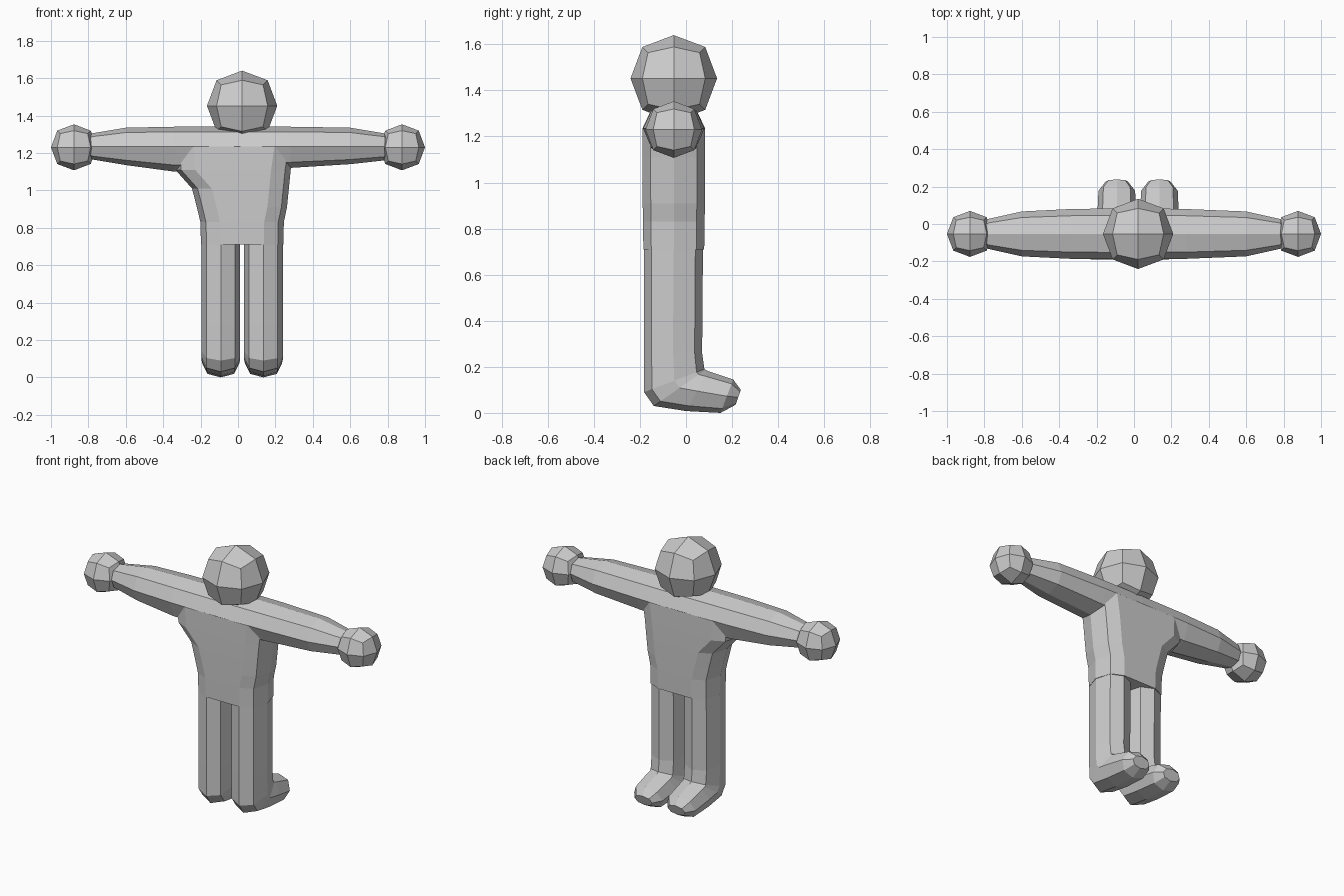
import bpy, bmesh

if "Cube" in bpy.data.objects:
    bpy.data.objects.remove(bpy.data.objects["Cube"])

grey = bpy.data.materials.new("light_grey")
grey.diffuse_color = (0.6, 0.6, 0.6, 1)
grey.use_nodes = True
grey.node_tree.nodes["Principled BSDF"].inputs["Base Color"].default_value = grey.diffuse_color
CY = -0.053  # depth centre of the body


def loft(name, rings):
    """Closed mesh through rings with equal point counts."""
    bm = bmesh.new()
    loops = [[bm.verts.new(p) for p in ring] for ring in rings]
    n = len(loops[0])
    for a, b in zip(loops, loops[1:]):
        for i in range(n):
            j = (i + 1) % n
            bm.faces.new((a[i], a[j], b[j], b[i]))
    bm.faces.new(loops[0])
    bm.faces.new(loops[-1])
    bmesh.ops.recalc_face_normals(bm, faces=bm.faces[:])
    me = bpy.data.meshes.new(name)
    bm.to_mesh(me)
    bm.free()
    me.materials.append(grey)
    ob = bpy.data.objects.new(name, me)
    bpy.context.collection.objects.link(ob)
    return ob


def ball(name, centre, radius):
    """Cube rounded once into a 24-sided ball."""
    bm = bmesh.new()
    bmesh.ops.create_cube(bm, size=2 * radius / 0.84)
    me = bpy.data.meshes.new(name)
    bm.to_mesh(me)
    bm.free()
    me.materials.append(grey)
    ob = bpy.data.objects.new(name, me)
    ob.location = centre
    bpy.context.collection.objects.link(ob)
    mod = ob.modifiers.new("round", 'SUBSURF')
    mod.levels = mod.render_levels = 1
    return ob


# Eight-sided section: (sideways, lengthwise) in -1..1
OCT = [(0, -1), (0.73, -0.74), (1, 0), (0.73, 0.74),
       (0, 1), (-0.73, 0.74), (-1, 0), (-0.73, -0.74)]


# Arms and shoulders: x, half depth, top, bottom
def arm_ring(x, hy, top, bottom):
    mid = 1.235
    return [(x, CY + a * hy, mid + b * ((top - mid) if b > 0 else (mid - bottom)))
            for a, b in OCT]


arms = loft("body", [arm_ring(*r) for r in (
    (-0.82, 0.04, 1.27, 1.20), (-0.78, 0.08, 1.305, 1.165),
    (-0.6, 0.12, 1.335, 1.135), (-0.34, 0.133, 1.34, 1.10),
    (0.0, 0.136, 1.34, 1.11), (0.28, 0.133, 1.34, 1.12),
    (0.6, 0.12, 1.335, 1.14), (0.78, 0.08, 1.305, 1.16),
    (0.82, 0.04, 1.27, 1.20))])


# Torso: height, left, right, half depth
def torso_ring(z, x0, x1, h):
    half = [(x0, 0), (x0 + 0.03, 0.74), (x0 + 0.105, 1),
            (x1 - 0.105, 1), (x1 - 0.03, 0.74), (x1, 0)]
    back = [(x, -d) for x, d in half[4:0:-1]]
    return [(x, CY + d * h, z) for x, d in half + back]


torso = loft("torso", [torso_ring(*r) for r in (
    (0.71, -0.198, 0.243, 0.132), (0.83, -0.201, 0.245, 0.134),
    (0.91, -0.22, 0.262, 0.135), (1.01, -0.246, 0.272, 0.136),
    (1.11, -0.335, 0.282, 0.136), (1.235, -0.34, 0.30, 0.135),
    (1.28, -0.30, 0.27, 0.09))])

# Legs with feet: heel-side point (y, z), toe-side point (y, z), half width
LEG = [((-0.15, 0.86), (0.04, 0.86), 0.08), ((-0.182, 0.76), (0.074, 0.76), 0.104),
       ((-0.182, 0.28), (0.07, 0.26), 0.104), ((-0.182, 0.09), (0.08, 0.19), 0.104),
       ((-0.14, 0.03), (0.085, 0.187), 0.104), ((0.0, 0.008), (0.095, 0.182), 0.104),
       ((0.15, 0.0), (0.205, 0.145), 0.098), ((0.215, 0.035), (0.238, 0.10), 0.06)]


def leg_ring(cx, heel, toe, w):
    pts = []
    for a, b in OCT:
        t = (b + 1) / 2
        pts.append((cx + a * w, heel[0] + t * (toe[0] - heel[0]),
                    heel[1] + t * (toe[1] - heel[1])))
    return pts


legs = [loft(name, [leg_ring(cx, *r) for r in LEG])
        for name, cx in (("left_leg", -0.092), ("right_leg", 0.136))]

# Merge the body parts into one skin
for part in [torso] + legs:
    mod = arms.modifiers.new("merge", 'BOOLEAN')
    mod.operation = 'UNION'
    mod.solver = 'EXACT'
    mod.object = part
bpy.context.view_layer.update()
deps = bpy.context.evaluated_depsgraph_get()
merged = bpy.data.meshes.new_from_object(arms.evaluated_get(deps))
arms.modifiers.clear()
arms.data = merged
for part in [torso] + legs:
    bpy.data.objects.remove(part)

# Head and hands
ball("head", (0.022, CY, 1.452), 0.188)
for side, name in ((-1, "left_hand"), (1, "right_hand")):
    ball(name, (side * 0.877, CY, 1.23), 0.123)
